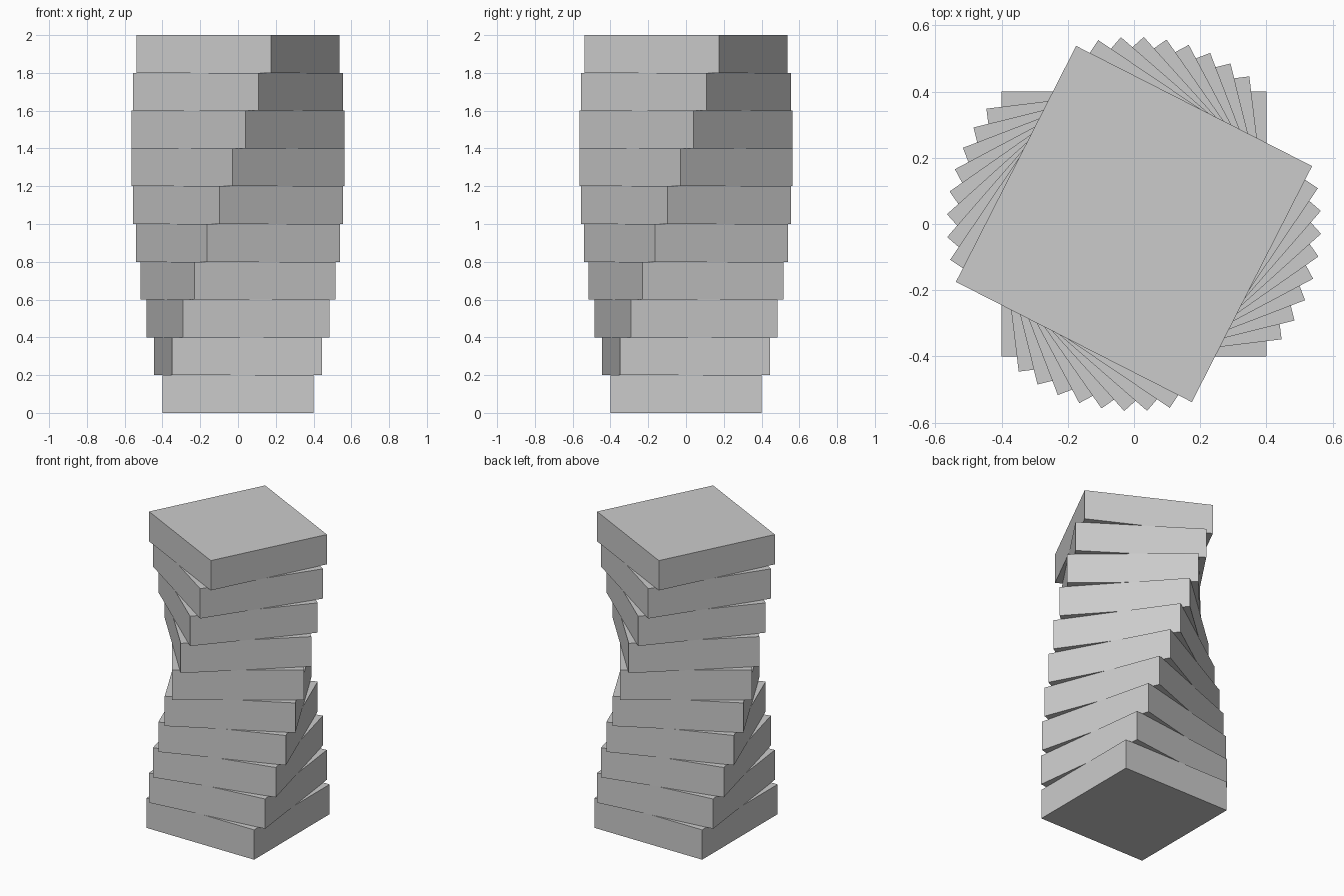
import bpy
from math import radians

# Remove the default object
cube = bpy.data.objects.get("Cube")
if cube:
    bpy.data.objects.remove(cube, do_unlink=True)

COUNT = 10
WIDTH = 0.8
HEIGHT = 0.2
TWIST = radians(7)

# Plain grey for every slab
GREY = (0.6, 0.6, 0.6, 1.0)
grey = bpy.data.materials.new("plain_grey")
grey.use_nodes = True
grey.diffuse_color = GREY
grey.node_tree.nodes["Principled BSDF"].inputs["Base Color"].default_value = GREY


def add_slab(level):
    """One square slab, turned a little further than the one below."""
    bpy.ops.mesh.primitive_cube_add(
        size=1,
        location=(0, 0, (level + 0.5) * HEIGHT),
        rotation=(0, 0, level * TWIST),
    )
    slab = bpy.context.object
    slab.name = f"slab_{level + 1}"
    slab.scale = (WIDTH, WIDTH, HEIGHT)
    slab.data.materials.append(grey)


# Twisted stack of slabs
for level in range(COUNT):
    add_slab(level)
